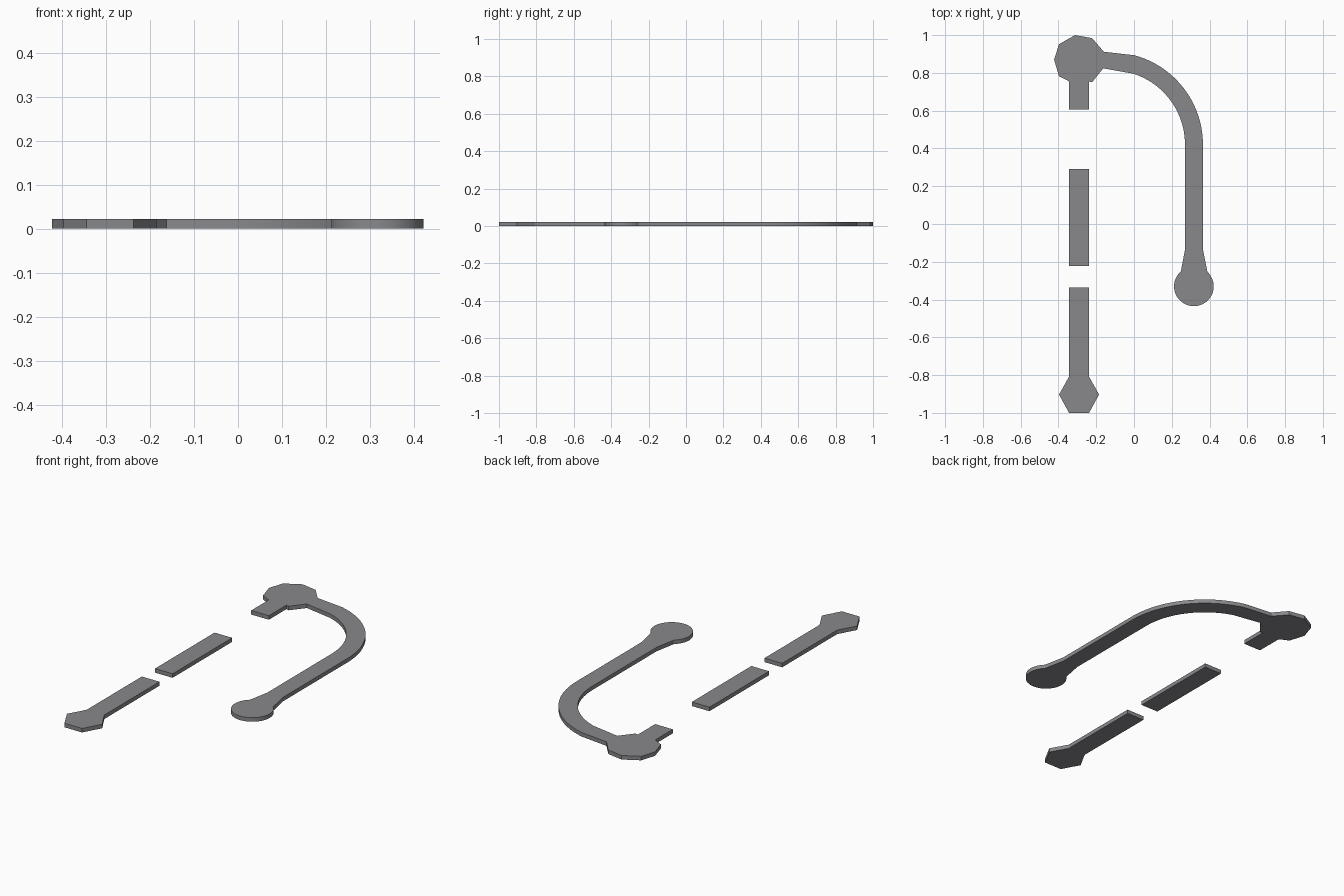
import bpy, bmesh, math

if "Cube" in bpy.data.objects:
    bpy.data.objects.remove(bpy.data.objects["Cube"])

THICK = 0.022
grey = bpy.data.materials.new("mid grey")
grey.diffuse_color = (0.25, 0.25, 0.265, 1)
grey.use_nodes = True
grey.node_tree.nodes["Principled BSDF"].inputs["Base Color"].default_value = grey.diffuse_color


def arc(cx, cy, r, a0, a1, n):
    """Points along a circular arc, angles in degrees."""
    angles = [math.radians(a0 + (a1 - a0) * i / n) for i in range(n + 1)]
    return [(cx + r * math.cos(a), cy + r * math.sin(a)) for a in angles]


def plate(name, outline):
    """Extrude a flat outline into a closed plate standing on z = 0."""
    bm = bmesh.new()
    face = bm.faces.new([bm.verts.new((x, y, 0)) for x, y in outline])
    ext = bmesh.ops.extrude_face_region(bm, geom=[face], use_keep_orig=True)
    top = [v for v in ext["geom"] if isinstance(v, bmesh.types.BMVert)]
    bmesh.ops.translate(bm, verts=top, vec=(0, 0, THICK))
    bmesh.ops.recalc_face_normals(bm, faces=bm.faces)
    bmesh.ops.triangulate(bm, faces=[f for f in bm.faces if len(f.verts) > 4])
    me = bpy.data.meshes.new(name)
    bm.to_mesh(me)
    bm.free()
    me.materials.append(grey)
    ob = bpy.data.objects.new(name, me)
    bpy.context.collection.objects.link(ob)
    bpy.context.view_layer.objects.active = ob
    bpy.ops.object.select_all(action='DESELECT')
    ob.select_set(True)
    bpy.ops.object.shade_smooth_by_angle(angle=math.radians(25))


L, R = -0.344, -0.238          # sides of the straight track
AX, AY = -0.125, 0.42          # centre of the bend

# Faceted junction pad, short stub, bend, straight run and round end pad
plate("hooked_track",
      [(L, 0.605), (L, 0.755), (-0.397, 0.782), (-0.423, 0.87),
       (-0.397, 0.952), (-0.312, 1.0), (-0.222, 0.984), (-0.16, 0.912)]
      + arc(AX, AY, 0.49, 75, 0, 24)
      + [(0.365, -0.135)]
      + arc(0.317, -0.33, 0.105, 47, -229, 40)
      + [(0.27, -0.135)]
      + arc(AX, AY, 0.395, 0, 72, 24)
      + [(-0.163, 0.824), (-0.222, 0.75), (R, 0.755), (R, 0.605)])

# Detached middle segment
plate("middle_segment", [(L, -0.222), (R, -0.222), (R, 0.29), (L, 0.29)])

# Lower segment ending in a hexagonal pad
plate("hexagon_ended_segment",
      [(L, -0.335), (L, -0.808), (-0.397, -0.903), (L, -1.0),
       (R, -1.0), (-0.185, -0.903), (R, -0.808), (R, -0.335)])
